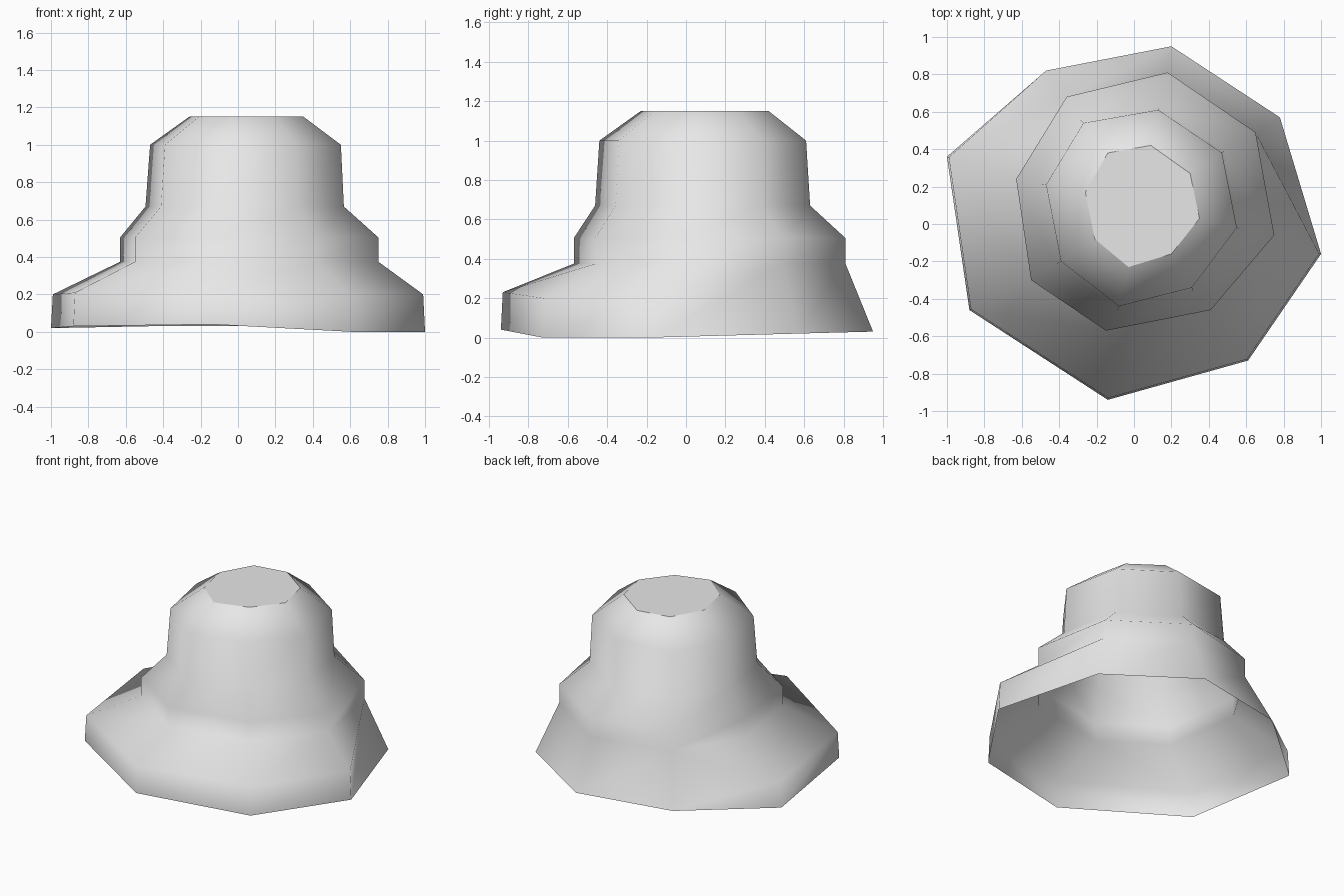
import bpy
import bmesh

cube = bpy.data.objects.get("Cube")
if cube:
    bpy.data.objects.remove(cube, do_unlink=True)

# Eight-sided outlines, listed clockwise from the back corner
brim = [(.2, .95), (.78, .57), (1, -.16), (.61, -.73),
        (-.14, -.94), (-.88, -.46), (-1, .36), (-.47, .82)]
band = [(.18, .81), (.65, .49), (.75, -.06), (.41, -.46),
        (-.15, -.57), (-.55, -.3), (-.63, .24), (-.36, .68)]
crown = [(.13, .61), (.47, .38), (.55, -.02), (.31, -.34),
         (-.08, -.44), (-.39, -.2), (-.47, .21), (-.27, .54)]
tip = [(.09, .42), (.3, .27), (.35, .03), (.2, -.16),
       (-.03, -.23), (-.21, -.08), (-.26, .17), (-.14, .38)]

# Heights of the wavy hem and of the brim's upper edge
hem_heights = [.03, .02, 0, 0, .04, .03, .02, .03]
brim_heights = {2: .2, 3: .2, 4: .23, 5: .21, 6: .2}


def scaled(outline, factor, cx, cy):
    return [(cx + (x - cx) * factor, cy + (y - cy) * factor) for x, y in outline]


def add_ring(bm, outline, heights):
    return [bm.verts.new((x, y, z)) for (x, y), z in zip(outline, heights)]


def level(z):
    return [z] * len(brim)


def bridge(bm, lower, upper):
    count = len(lower)
    for i in range(count):
        j = (i + 1) % count
        corners = []
        for vert in (lower[j], lower[i], upper[i], upper[j]):
            if vert not in corners:
                corners.append(vert)
        if len(corners) > 2:
            bm.faces.new(corners)


bm = bmesh.new()
hem = add_ring(bm, brim, hem_heights)
band_base = add_ring(bm, band, level(.375))

# The raised brim edge runs round the front and folds into the band at the back
brim_edge = []
for i, (x, y) in enumerate(scaled(brim, .99, 0, 0)):
    if i in brim_heights:
        brim_edge.append(bm.verts.new((x, y, brim_heights[i])))
    else:
        brim_edge.append(band_base[i])

# Band, crown and rounded shoulder
rings = [hem, brim_edge, band_base,
         add_ring(bm, band, level(.505)),
         add_ring(bm, scaled(crown, 1.04, .15, .1), level(.67)),
         add_ring(bm, crown, level(1)),
         add_ring(bm, tip, level(1.15))]
for lower, upper in zip(rings, rings[1:]):
    bridge(bm, lower, upper)

# Flat top
cap = bm.faces.new(list(reversed(rings[-1])))
bm.normal_update()
for face in bm.faces:
    face.smooth = True
if cap.normal.z < 0:
    cap.normal_flip()
for edge in cap.edges:
    edge.smooth = False

mesh = bpy.data.meshes.new("hat")
bm.to_mesh(mesh)
bm.free()
hat = bpy.data.objects.new("hat", mesh)
bpy.context.collection.objects.link(hat)

# Single grey cloth colour
grey = bpy.data.materials.new("light grey")
grey.use_nodes = True
colour = (.8, .8, .8, 1)
grey.diffuse_color = colour
grey.node_tree.nodes["Principled BSDF"].inputs["Base Color"].default_value = colour
mesh.materials.append(grey)

# Make every face point outward
for poly in mesh.polygons:
    poly.material_index = 0
check = bmesh.new()
check.from_mesh(mesh)
bmesh.ops.recalc_face_normals(check, faces=check.faces[:])
top = max(check.faces, key=lambda f: f.calc_center_median().z)
if top.normal.z < 0:
    bmesh.ops.reverse_faces(check, faces=check.faces[:])
check.to_mesh(mesh)
check.free()
mesh.update()
